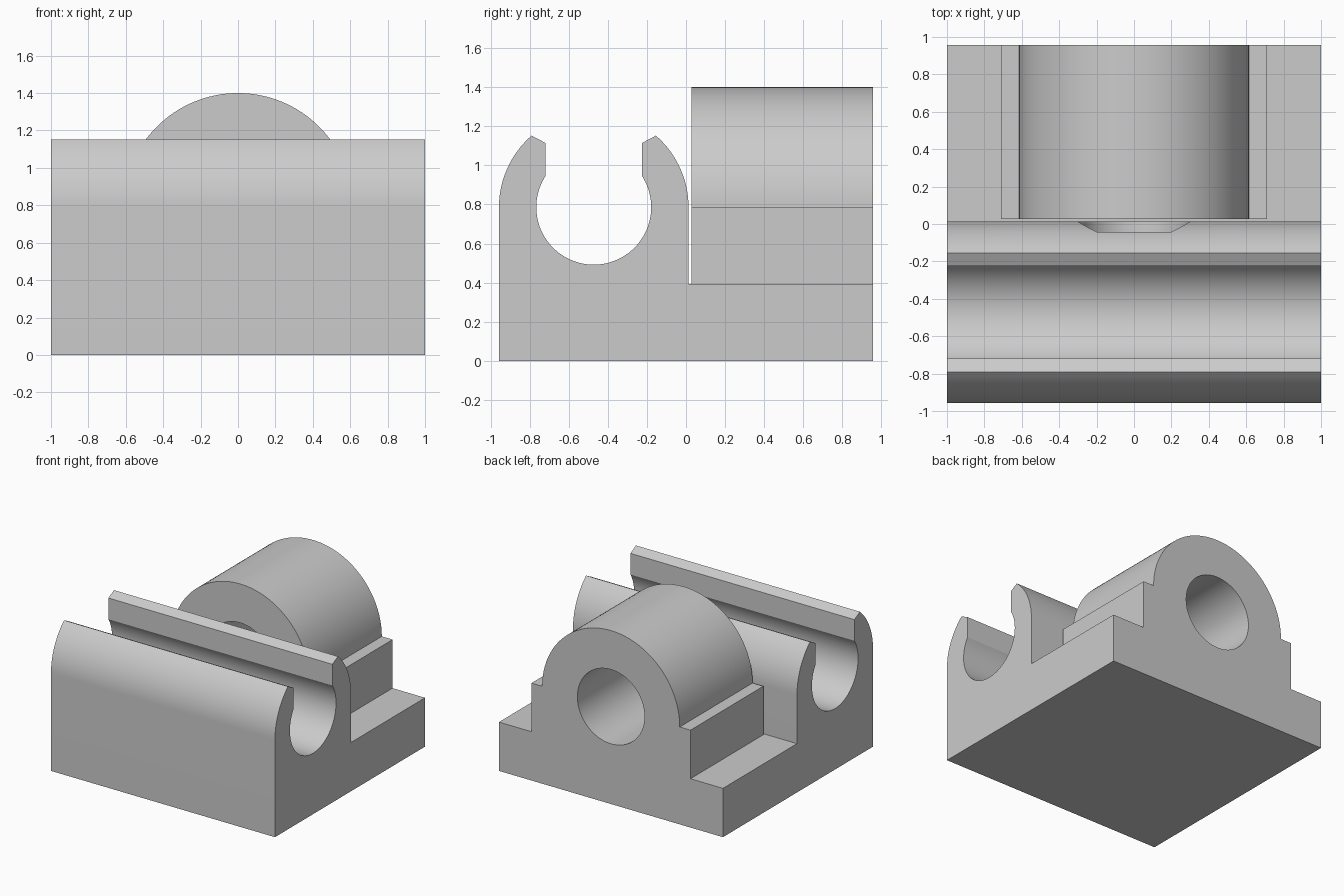
import bpy
import bmesh
from math import sin, cos, acos, asin, pi, radians, sqrt
from mathutils import Vector

cube = bpy.data.objects.get("Cube")
if cube:
    bpy.data.objects.remove(cube, do_unlink=True)

# Shared dimensions
BACK = 0.957          # half depth
BASE_TOP = 0.394
AXIS_Z = 0.786        # height of both bores
CLIP_Y = -0.472       # centre of the clip channel
CLIP_R, CHANNEL_R = 0.485, 0.294
LIP, SLOT = 0.318, 0.248   # half widths of the mouth
BOSS_R, BORE_R = 0.614, 0.3
BOSS_FRONT = 0.028

grey = bpy.data.materials.new("plain grey")
grey.use_nodes = True
grey.diffuse_color = (0.6, 0.6, 0.6, 1)
grey.node_tree.nodes["Principled BSDF"].inputs["Base Color"].default_value = (0.6, 0.6, 0.6, 1)


def arc(cu, cv, r, start, end, steps):
    """Points along a circular arc."""
    return [(cu + r * cos(start + (end - start) * i / steps),
             cv + r * sin(start + (end - start) * i / steps)) for i in range(steps + 1)]


def extrude(name, profile, place, sweep):
    """Solid made by sweeping a closed profile along a vector."""
    bm = bmesh.new()
    face = bm.faces.new([bm.verts.new(place(u, v)) for u, v in profile])
    swept = bmesh.ops.extrude_face_region(bm, geom=[face], use_keep_orig=True)
    moved = [g for g in swept["geom"] if isinstance(g, bmesh.types.BMVert)]
    bmesh.ops.translate(bm, verts=moved, vec=Vector(sweep))
    bmesh.ops.recalc_face_normals(bm, faces=bm.faces[:])
    mesh = bpy.data.meshes.new(name)
    bm.to_mesh(mesh)
    bm.free()
    mesh.materials.append(grey)
    obj = bpy.data.objects.new(name, mesh)
    bpy.context.collection.objects.link(obj)
    return obj


def combine(target, tool, operation):
    """Apply a boolean and drop the tool."""
    mod = target.modifiers.new(operation, "BOOLEAN")
    mod.operation, mod.solver, mod.object = operation, "EXACT", tool
    bpy.context.view_layer.objects.active = target
    bpy.ops.object.modifier_apply(modifier=mod.name)
    bpy.data.objects.remove(tool, do_unlink=True)


# Base plate and open clip, one side profile swept across the width
lip_angle = acos(LIP / CLIP_R)
slot_angle = acos(SLOT / CHANNEL_R)
lip_z = AXIS_Z + sqrt(CLIP_R ** 2 - LIP ** 2) - 0.037
profile = [(-BACK, 0), (BACK, 0), (BACK, BASE_TOP), (CLIP_Y + CLIP_R, BASE_TOP)]
profile += arc(CLIP_Y, AXIS_Z, CLIP_R, 0, lip_angle, 20)
profile += [(CLIP_Y + SLOT, lip_z)]
profile += arc(CLIP_Y, AXIS_Z, CHANNEL_R, slot_angle, -pi - slot_angle, 72)
profile += [(CLIP_Y - SLOT, lip_z)]
profile += arc(CLIP_Y, AXIS_Z, CLIP_R, pi - lip_angle, pi, 20)
body = extrude("clip_and_bearing_block", profile,
               lambda u, v: (-1, u, v), (2, 0, 0))

# Bearing housing with square shoulders and a round top
shoulder = 0.71
housing_profile = [(-shoulder, 0.2), (shoulder, 0.2), (shoulder, AXIS_Z)]
housing_profile += arc(0, AXIS_Z, BOSS_R, 0, pi, 64)
housing_profile += [(-shoulder, AXIS_Z)]
housing = extrude("bearing_housing", housing_profile,
                  lambda u, v: (u, BOSS_FRONT, v), (0, BACK - BOSS_FRONT, 0))
combine(body, housing, "UNION")

# Bore through the housing, ending just inside the clip wall
bore = extrude("bore_cutter", arc(0, AXIS_Z, BORE_R, 0, 2 * pi, 72)[:-1],
               lambda u, v: (u, -0.042, v), (0, 1.2, 0))
bore.hide_render = True
combine(body, bore, "DIFFERENCE")

# Smooth the curved walls and keep the edges crisp
bpy.ops.object.select_all(action="DESELECT")
body.select_set(True)
bpy.context.view_layer.objects.active = body
bpy.ops.object.shade_smooth_by_angle(angle=radians(20))
